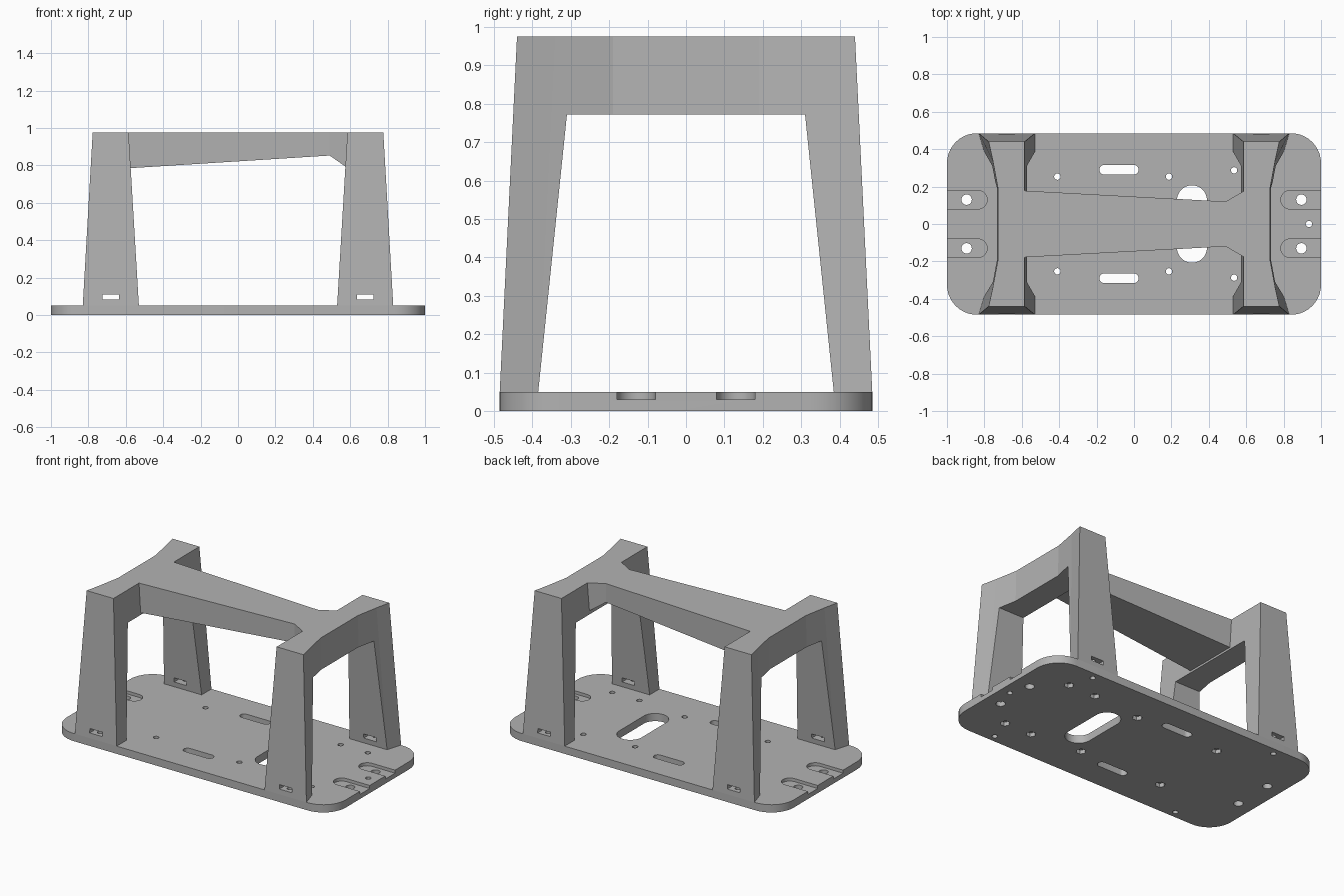
import bpy, bmesh
from math import cos, sin, pi, radians

if "Cube" in bpy.data.objects:
    bpy.data.objects.remove(bpy.data.objects["Cube"], do_unlink=True)

grey = bpy.data.materials.new("plain_grey")
grey.use_nodes = True
grey.diffuse_color = (0.45, 0.45, 0.45, 1)
grey.node_tree.nodes["Principled BSDF"].inputs["Base Color"].default_value = (0.45, 0.45, 0.45, 1)


def loft(name, rings):
    """Closed solid through a list of equally long point rings."""
    bm = bmesh.new()
    loops = [[bm.verts.new(p) for p in ring] for ring in rings]
    bm.faces.new(loops[0])
    bm.faces.new(loops[-1])
    n = len(loops[0])
    for a, b in zip(loops, loops[1:]):
        for i in range(n):
            j = (i + 1) % n
            bm.faces.new((a[i], a[j], b[j], b[i]))
    bmesh.ops.recalc_face_normals(bm, faces=bm.faces)
    mesh = bpy.data.meshes.new(name)
    bm.to_mesh(mesh)
    bm.free()
    mesh.materials.append(grey)
    ob = bpy.data.objects.new(name, mesh)
    bpy.context.collection.objects.link(ob)
    return ob


def prism(name, outline, z0, z1):
    return loft(name, [[(x, y, z) for x, y in outline] for z in (z0, z1)])


def rounded(x, y, hx, hy, r, seg=10):
    """Rounded rectangle outline; hx and hy are the half sizes."""
    pts = []
    for k, (sx, sy) in enumerate(((1, 1), (-1, 1), (-1, -1), (1, -1))):
        for i in range(seg + 1):
            a = (k + i / seg) * pi / 2
            p = (x + sx * (hx - r) + r * cos(a), y + sy * (hy - r) + r * sin(a))
            if not pts or abs(p[0] - pts[-1][0]) + abs(p[1] - pts[-1][1]) > 1e-5:
                pts.append(p)
    if abs(pts[0][0] - pts[-1][0]) + abs(pts[0][1] - pts[-1][1]) < 1e-5:
        pts.pop()
    return pts


def circle(x, y, r, n):
    return [(x + r * cos(2 * pi * i / n), y + r * sin(2 * pi * i / n)) for i in range(n)]


def cut(ob, cutter):
    mod = ob.modifiers.new("cut", 'BOOLEAN')
    mod.operation, mod.solver, mod.object = 'DIFFERENCE', 'EXACT', cutter
    cutter.hide_render = True
    bpy.context.view_layer.objects.active = ob
    bpy.ops.object.modifier_apply(modifier=mod.name)
    bpy.data.objects.remove(cutter, do_unlink=True)


def soften(ob):
    bpy.ops.object.select_all(action='DESELECT')
    ob.select_set(True)
    bpy.context.view_layer.objects.active = ob
    bpy.ops.object.shade_smooth_by_angle(angle=radians(25))


# Base plate with rounded corners
TH = 0.05
base = prism("base_plate", rounded(0, 0, 1, 0.485, 0.16), 0, TH)

# Large opening and two long slots
cut(base, prism("cutter", rounded(0.31, 0, 0.08, 0.207, 0.08), -0.1, 0.1))
for s in (-1, 1):
    cut(base, prism("cutter", rounded(-0.08, s * 0.29, 0.105, 0.026, 0.026, 6), -0.1, 0.1))

# Open pockets at both ends, with bolt holes
for sx in (-1, 1):
    for sy in (-1, 1):
        cut(base, prism("cutter", rounded(sx * 1.0, sy * 0.13, 0.215, 0.05, 0.05, 6), 0.03, 0.1))
        cut(base, prism("cutter", circle(sx * 0.895, sy * 0.13, 0.028, 20), -0.1, 0.1))

# Screw holes with hexagonal nut recesses below
for x, y in ((-0.41, 0.253), (0.187, 0.253), (0.535, 0.287), (0.73, 0.287)):
    for s in (-1, 1):
        cut(base, prism("cutter", circle(x, s * y, 0.017, 16), -0.1, 0.1))
        cut(base, prism("cutter", circle(x, s * y, 0.03, 6), -0.1, 0.025))
cut(base, prism("cutter", circle(0.935, 0, 0.017, 16), -0.1, 0.1))

# Screw holes under the legs
LEG_X, LEG_Y, TOP = 0.68, 0.44, 0.975
for sx in (-1, 1):
    for sy in (-1, 1):
        cut(base, prism("cutter", circle(sx * LEG_X, sy * LEG_Y, 0.017, 16), -0.1, 0.1))
soften(base)

# Tapered end frames, waisted on the outer side
foot = [(0.53, 0.485), (0.83, 0.485), (0.80, 0.385), (0.75, 0.19)]
head = [(0.585, 0.44), (0.777, 0.44), (0.755, 0.34), (0.727, 0.19)]


def frame_ring(half, s, z):
    return [(s * x, y, z) for x, y in half] + [(s * x, -y, z) for x, y in reversed(half)]


for s, name in ((1, "left_frame"), (-1, "right_frame")):
    frame = loft(name, [frame_ring(foot, s, TH), frame_ring(head, s, TOP)])
    # Opening between the two legs
    gap = [(-0.39, 0), (0.39, 0), (0.31, 0.772), (-0.31, 0.772)]
    cut(frame, loft("cutter", [[(s * x, y, z) for y, z in gap] for x in (0.3, 1.1)]))
    # Nut slots through the legs and the screw holes beneath them
    slot = [(-0.045, 0.083), (0.045, 0.083), (0.045, 0.111), (-0.045, 0.111)]
    cut(frame, loft("cutter", [[(s * LEG_X + x, y, z) for x, z in slot] for y in (-0.6, 0.6)]))
    for sy in (-1, 1):
        cut(frame, prism("cutter", circle(s * LEG_X, sy * LEG_Y, 0.017, 16), 0, 0.15))

# Cross beam: tapers toward the left frame and flares where it meets it
stations = [(-0.585, 0.178, 0.785), (0.49, 0.12, 0.853), (0.585, 0.175, 0.787)]
loft("cross_beam", [[(x, -w, z), (x, w, z), (x, w, TOP), (x, -w, TOP)] for x, w, z in stations])
